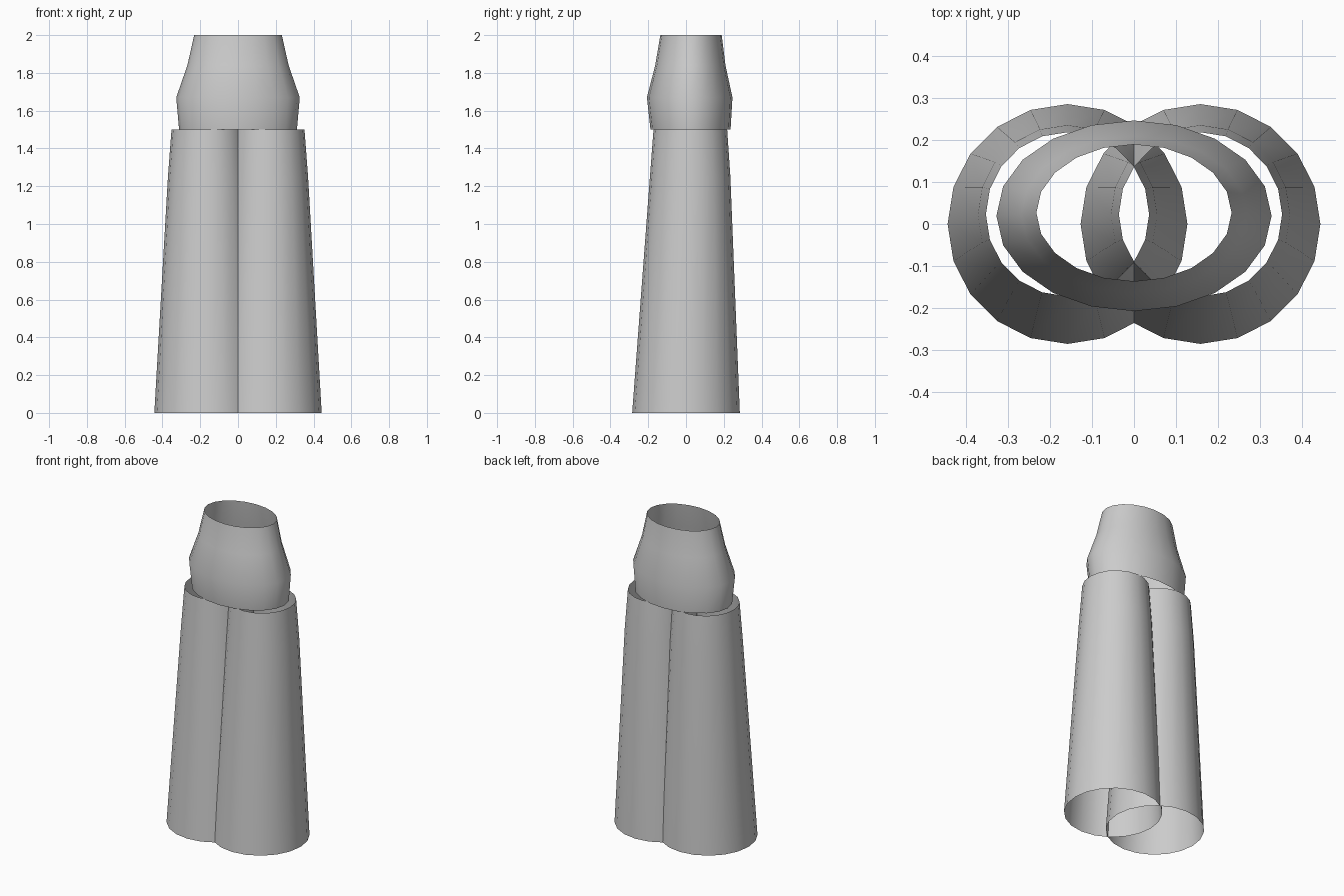
import bpy, bmesh
from math import cos, sin, tau, radians

if "Cube" in bpy.data.objects:
    bpy.data.objects.remove(bpy.data.objects["Cube"])

SIDES = 20


def open_tube(name, rings):
    """Open tube lofted through elliptical rings: (z, centre x, x radius, back y, front y)."""
    bm = bmesh.new()
    loops = []
    for z, cx, rx, y0, y1 in rings:
        cy, ry = (y0 + y1) / 2, (y1 - y0) / 2
        loops.append([bm.verts.new((cx + rx * cos(tau * i / SIDES),
                                    cy + ry * sin(tau * i / SIDES), z))
                      for i in range(SIDES)])
    for a, b in zip(loops, loops[1:]):
        for i in range(SIDES):
            j = (i + 1) % SIDES
            bm.faces.new((a[i], a[j], b[j], b[i]))
    mesh = bpy.data.meshes.new(name)
    bm.to_mesh(mesh)
    bm.free()
    obj = bpy.data.objects.new(name, mesh)
    bpy.context.collection.objects.link(obj)
    bpy.ops.object.select_all(action='DESELECT')
    obj.select_set(True)
    bpy.context.view_layer.objects.active = obj
    bpy.ops.object.shade_smooth_by_angle(angle=radians(30))
    return obj


# Two overlapping tapered trouser legs
for side, label in ((-1, "left"), (1, "right")):
    open_tube(label + "_leg", [
        (0.00, side * 0.158, 0.285, -0.285, 0.285),
        (1.25, side * 0.158, 0.213, -0.191, 0.235),
        (1.50, side * 0.158, 0.194, -0.172, 0.218),
    ])

# Hip and waist section
open_tube("hips", [
    (1.50, 0, 0.312, -0.188, 0.236),
    (1.67, 0, 0.327, -0.207, 0.246),
    (1.84, 0, 0.268, -0.163, 0.209),
    (2.00, 0, 0.232, -0.136, 0.189),
])
